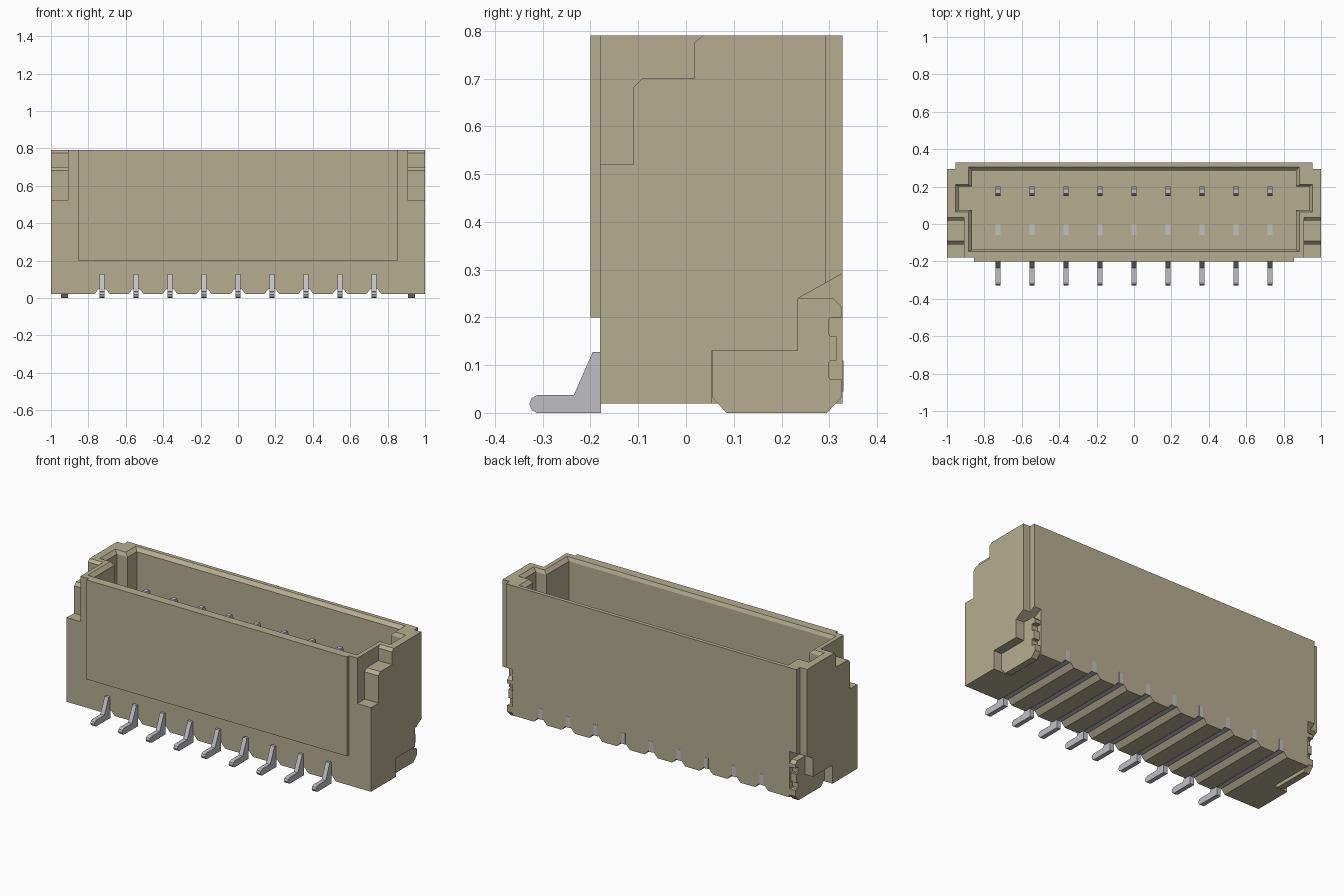
import bpy, bmesh
from mathutils import Vector

if "Cube" in bpy.data.objects:
    bpy.data.objects.remove(bpy.data.objects["Cube"])


def material(name, rgb):
    m = bpy.data.materials.new(name)
    m.diffuse_color = (*rgb, 1)
    m.use_nodes = True
    m.node_tree.nodes["Principled BSDF"].inputs["Base Color"].default_value = m.diffuse_color
    return m


TAN = material("tan plastic", (0.47, 0.42, 0.28))
METAL = material("grey metal", (0.53, 0.53, 0.56))


def place(axis, p, d):
    # profile coords: x -> (y, z), y -> (x, z), z -> (x, y)
    return Vector({'x': (d, p[0], p[1]), 'y': (p[0], d, p[1]), 'z': (p[0], p[1], d)}[axis])


def loft(name, axis, sections, mat):
    """Skin a stack of (depth, profile) sections and cap both ends."""
    bm = bmesh.new()
    rings = [[bm.verts.new(place(axis, p, d)) for p in pts] for d, pts in sections]
    n = len(rings[0])
    bm.faces.new(rings[0])
    bm.faces.new(rings[-1])
    for a, b in zip(rings, rings[1:]):
        for i in range(n):
            j = (i + 1) % n
            bm.faces.new((a[i], a[j], b[j], b[i]))
    bmesh.ops.recalc_face_normals(bm, faces=bm.faces)
    me = bpy.data.meshes.new(name)
    bm.to_mesh(me)
    bm.free()
    me.materials.append(mat)
    ob = bpy.data.objects.new(name, me)
    bpy.context.collection.objects.link(ob)
    return ob


def prism(name, axis, pts, a, b, mat=TAN):
    return loft(name, axis, [(a, pts), (b, pts)], mat)


def rect(a, b, c, d):
    return [(a, c), (b, c), (b, d), (a, d)]


def cut(target, cutter):
    cutter.hide_render = True
    mod = target.modifiers.new("cut", 'BOOLEAN')
    mod.operation = 'DIFFERENCE'
    mod.solver = 'EXACT'
    mod.object = cutter
    bpy.context.view_layer.objects.active = target
    bpy.ops.object.modifier_apply(modifier=mod.name)
    bpy.data.objects.remove(cutter, do_unlink=True)


PIN_X = [(i - 4) * 0.1817 for i in range(9)]
TOP, BASE, FLOOR = 0.79, 0.02, 0.2

# housing: front outline with a groove under every pin
outline = [(-1, TOP), (-1, BASE)]
for x in PIN_X:
    outline += [(x - 0.043, BASE), (x - 0.018, 0.047), (x + 0.018, 0.047), (x + 0.043, BASE)]
outline += [(1, BASE), (1, TOP)]
housing = prism("housing", 'y', outline, -0.18, 0.328)


# cavity with a chamfered rim and a key slot in each end wall
def cavity(g):
    right = [(0.865 + g, -0.137 - g / 2), (0.865 + g, 0.075 - g / 2), (0.935 + g, 0.075 - g / 2),
             (0.935 + g, 0.2 + g / 2), (0.865 + g, 0.2 + g / 2), (0.865 + g, 0.285 + g)]
    return right + [(-x, y) for x, y in reversed(right)]


cut(housing, loft("cavity_cutter", 'z', [(FLOOR, cavity(0)), (TOP - 0.02, cavity(0)),
                                         (TOP, cavity(0.02)), (0.9, cavity(0.02))], TAN))

# stepped front corners, rear corner rebates and solder tab recesses
step = [(-0.3, 0.52), (-0.11, 0.52), (-0.11, 0.682), (-0.092, 0.70), (0.018, 0.70),
        (0.018, 0.775), (0.035, TOP), (0.035, 0.9), (-0.3, 0.9)]
recess = [(0.053, -0.1), (0.053, 0.13), (0.235, 0.13), (0.235, 0.24), (0.4, 0.332), (0.4, -0.1)]
# solder tab side profile with a toothed back edge
tab = [(0.054, 0.13), (0.054, 0.033), (0.085, 0), (0.295, 0), (0.326, 0.033), (0.326, 0.07),
       (0.303, 0.07), (0.299, 0.075), (0.299, 0.105), (0.303, 0.11), (0.315, 0.11), (0.315, 0.16),
       (0.303, 0.16), (0.299, 0.165), (0.299, 0.195), (0.303, 0.2), (0.326, 0.2), (0.326, 0.222),
       (0.308, 0.24), (0.235, 0.24), (0.235, 0.13)]
for s, side in ((1, "right"), (-1, "left")):
    cut(housing, prism("step_cutter", 'x', step, s * 0.91, s * 1.1))
    cut(housing, prism("corner_cutter", 'x', rect(0.293, 0.4, -0.1, 0.9), s * 0.955, s * 1.1))
    cut(housing, prism("recess_cutter", 'x', recess, s * 0.91, s * 1.1))
    prism(side + "_solder_tab", 'x', tab, s * 0.908, s * 0.947)

# raised front panel
prism("front_panel", 'y', rect(-0.855, 0.855, FLOOR, TOP), -0.2, -0.178)

# pins: foot, bent leg, locating peg, upright contact and rear end in one outline
pin = [(-0.178, 0), (-0.312, 0), (-0.323, 0.006), (-0.328, 0.018), (-0.323, 0.031),
       (-0.312, 0.037), (-0.235, 0.037), (-0.195, 0.128), (-0.058, 0.128), (-0.058, 0.205),
       (0, 0.205), (0, 0.128), (0.15, 0.128), (0.15, 0.59), (0.162, 0.62), (0.188, 0.62),
       (0.2, 0.59), (0.2, 0.11), (0.3295, 0.11), (0.3295, 0.045), (-0.178, 0.045)]
for i, x in enumerate(PIN_X):
    prism(f"pin_{i + 1}", 'x', pin, x - 0.013, x + 0.013, METAL)
